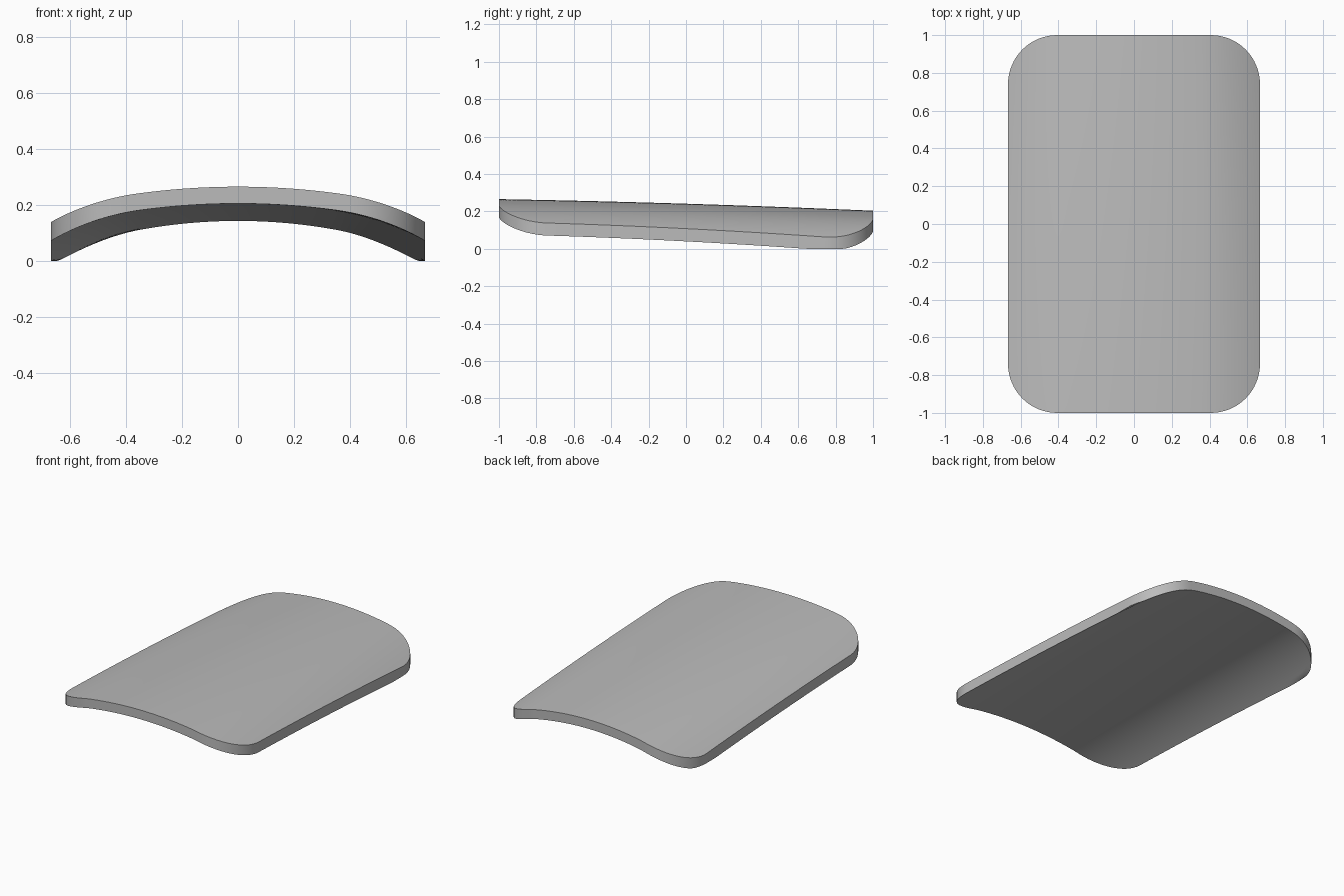
import bpy, bmesh, math

cube = bpy.data.objects.get("Cube")
if cube:
    bpy.data.objects.remove(cube, do_unlink=True)

HALF_W, HALF_L, RADIUS, THICK = 0.667, 1.0, 0.26, 0.06
SEAM = 0.355          # flat crown inside, tighter curve outside
COLS, ARC, ROWS = 80, 16, 32


def crown_drop(x):
    """Fall of the arched cross-section away from the centre, and its slope."""
    a, side = abs(x), max(abs(x) - SEAM, 0)
    return 0.21 * min(a, SEAM) ** 2 + 0.149 * side + 0.62 * side ** 2, \
        0.42 * min(a, SEAM) + 1.24 * side


def heights(x, y):
    """Top and bottom height; the lowest edges are trimmed flat on the ground."""
    drop, slope = crown_drop(x)
    spread = 1 + 0.145 * y + 0.05 * y * y
    top = 0.241 - 0.031 * y - 0.0065 * y * y - drop * spread
    return top, max(0, top - THICK * math.hypot(1, slope * spread))


# Rounded rectangle outline as (y, half width) rows
corner = [(HALF_L - RADIUS + RADIUS * math.cos(a), HALF_W - RADIUS + RADIUS * math.sin(a))
          for a in (math.pi / 2 * i / ARC for i in range(ARC + 1))]
straight = HALF_L - RADIUS
rows = [(-y, w) for y, w in corner]
rows += [(-straight + 2 * straight * i / ROWS, HALF_W) for i in range(1, ROWS)]
rows += corner[::-1]

# Curved top and bottom skins
bm = bmesh.new()
top, bottom = [], []
for y, w in rows:
    xs = [w * (2 * j / COLS - 1) for j in range(COLS + 1)]
    top.append([bm.verts.new((x, y, heights(x, y)[0])) for x in xs])
    bottom.append([bm.verts.new((x, y, heights(x, y)[1])) for x in xs])
for i in range(len(rows) - 1):
    for j in range(COLS):
        for skin in (top, bottom):
            bm.faces.new((skin[i][j], skin[i][j + 1], skin[i + 1][j + 1], skin[i + 1][j]))


# Upright rim joining the skins
def outline(skin):
    return (skin[0] + [r[-1] for r in skin[1:-1]] + skin[-1][::-1]
            + [r[0] for r in skin[-2:0:-1]])


upper, lower = outline(top), outline(bottom)
for k in range(len(upper)):
    n = (k + 1) % len(upper)
    bm.faces.new((lower[k], lower[n], upper[n], upper[k]))
bmesh.ops.recalc_face_normals(bm, faces=bm.faces[:])

mesh = bpy.data.meshes.new("curved_panel")
bm.to_mesh(mesh)
bm.free()
panel = bpy.data.objects.new("curved_panel", mesh)
bpy.context.collection.objects.link(panel)

# Plain grey finish
grey = bpy.data.materials.new("grey")
grey.use_nodes = True
color = (0.5, 0.5, 0.5, 1)
grey.diffuse_color = color
grey.node_tree.nodes["Principled BSDF"].inputs["Base Color"].default_value = color
mesh.materials.append(grey)

bpy.ops.object.select_all(action='DESELECT')
panel.select_set(True)
bpy.context.view_layer.objects.active = panel
bpy.ops.object.shade_smooth_by_angle(angle=math.radians(30))
